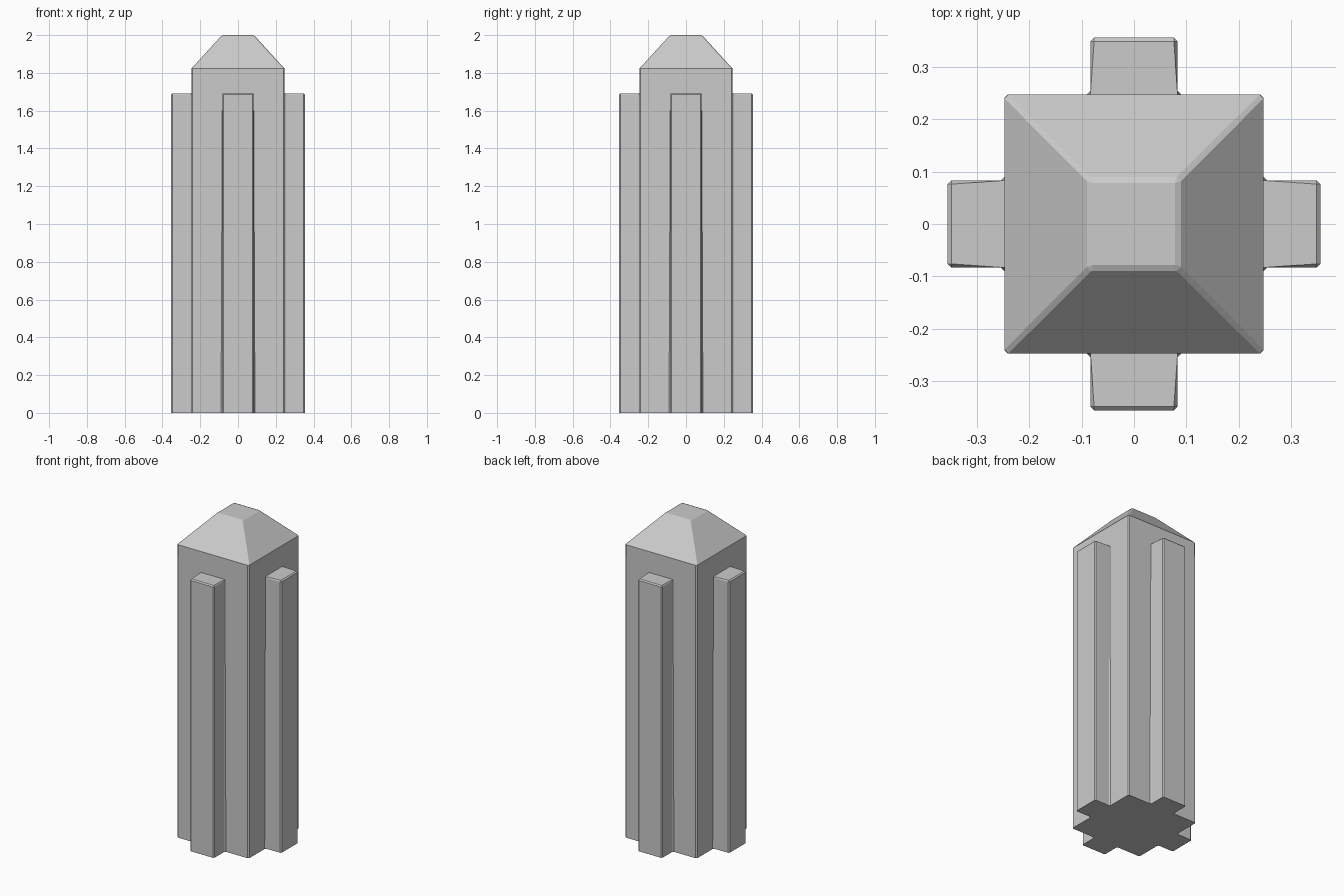
import bpy
import bmesh
from mathutils import Vector

cube = bpy.data.objects.get("Cube")
if cube:
    bpy.data.objects.remove(cube, do_unlink=True)

RIB_TOP, EAVE, PEAK = 1.692, 1.823, 2.0
BODY, ROOF_FLAT, BEVEL = 0.247, 0.085, 0.007
STEPS = [-0.355, -BODY, -0.083, 0.083, BODY, 0.355]

stone = bpy.data.materials.new("grey stone")
stone.use_nodes = True
grey = (0.6, 0.6, 0.6, 1)
stone.diffuse_color = grey
stone.node_tree.nodes["Principled BSDF"].inputs["Base Color"].default_value = grey

bm = bmesh.new()

# Footprint: square body with a rib in the middle of each side
for i in range(5):
    for j in range(5):
        in_body = 0 < i < 4 and 0 < j < 4
        if in_body or i == 2 or j == 2:
            corners = ((i, j), (i + 1, j), (i + 1, j + 1), (i, j + 1))
            bm.faces.new([bm.verts.new((STEPS[a], STEPS[b], 0)) for a, b in corners])
bmesh.ops.remove_doubles(bm, verts=bm.verts[:], dist=0.0001)


def raise_faces(faces, height):
    """Extrude faces up to a height and return the new cap."""
    made = bmesh.ops.extrude_face_region(bm, geom=faces)["geom"]
    for v in made:
        if isinstance(v, bmesh.types.BMVert):
            v.co.z = height
    return [f for f in made if isinstance(f, bmesh.types.BMFace)]


# Ribs and body, then the body alone, then the tapering roof
cap = raise_faces(bm.faces[:], RIB_TOP)
cap = [f for f in cap
       if max(abs(c) for c in f.calc_center_median().xy) < BODY]
cap = raise_faces(cap, EAVE)
cap = raise_faces(cap, PEAK)
for v in {v for f in cap for v in f.verts}:
    v.co.xy *= ROOF_FLAT / BODY

# Merge flat areas and chamfer every edge above the ground
bmesh.ops.recalc_face_normals(bm, faces=bm.faces[:])
bmesh.ops.dissolve_limit(bm, angle_limit=0.02, verts=bm.verts[:], edges=bm.edges[:])
sharp = [e for e in bm.edges if max(v.co.z for v in e.verts) > 0.01]
bmesh.ops.bevel(bm, geom=sharp, offset=BEVEL, offset_type="OFFSET",
                segments=1, profile=0.5, affect="EDGES", clamp_overlap=True)
bmesh.ops.recalc_face_normals(bm, faces=bm.faces[:])

mesh = bpy.data.meshes.new("ribbed_pillar")
bm.to_mesh(mesh)
bm.free()
mesh.materials.append(stone)
pillar = bpy.data.objects.new("ribbed_pillar", mesh)
bpy.context.collection.objects.link(pillar)
